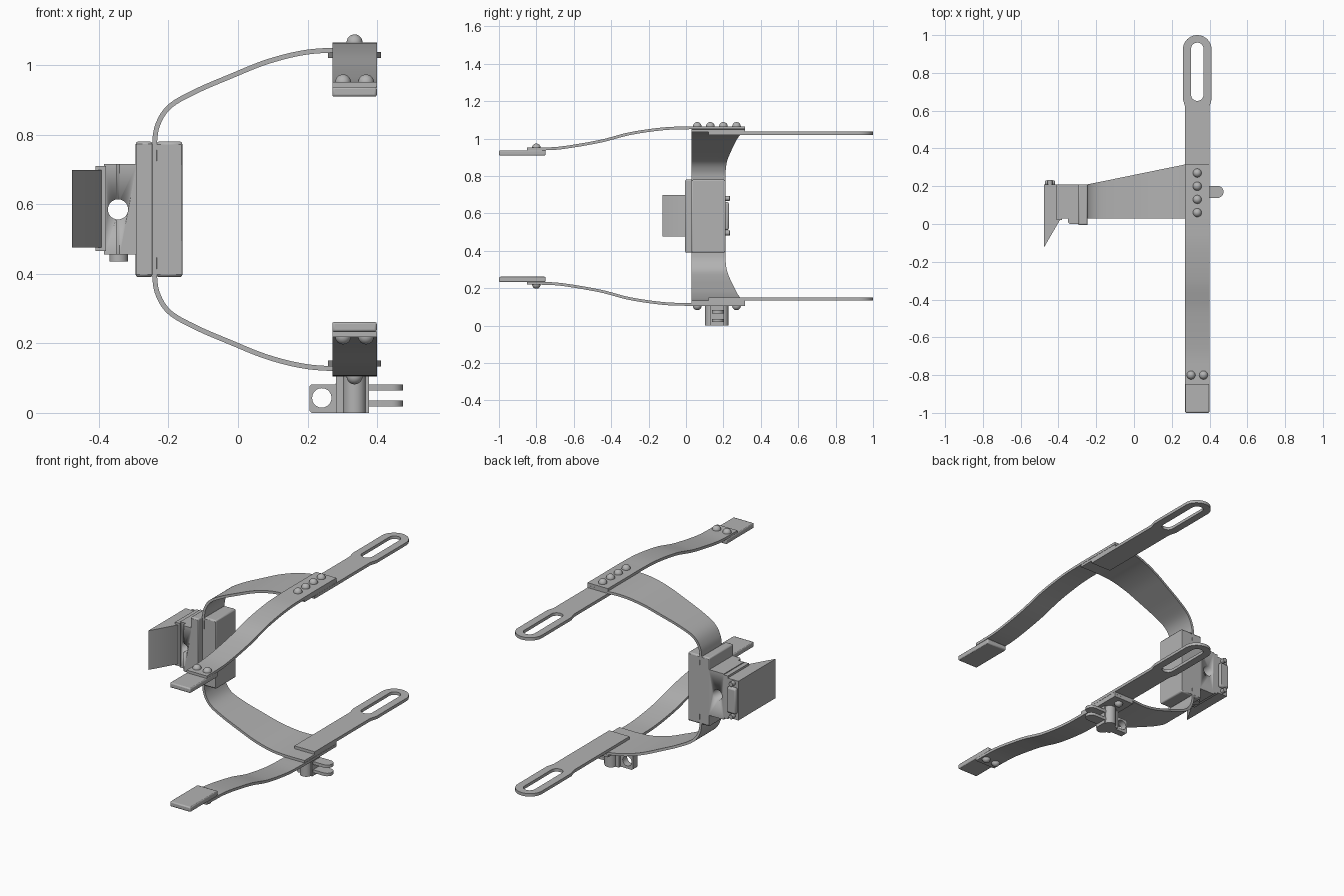
import bpy, bmesh, math
from mathutils import Vector, Matrix

if "Cube" in bpy.data.objects:
    bpy.data.objects.remove(bpy.data.objects["Cube"])

grey = bpy.data.materials.new("plain grey")
grey.use_nodes = True
grey.diffuse_color = (0.45, 0.45, 0.45, 1)
grey.node_tree.nodes["Principled BSDF"].inputs["Base Color"].default_value = grey.diffuse_color

MID = 0.585        # height of the symmetry plane between upper and lower arms
CX = 0.335         # centre line of both arms


def point(axis, a, b, c):
    """Place profile coordinates a, b and depth c for an extrusion axis."""
    return {"x": (c, a, b), "y": (a, c, b), "z": (a, b, c)}[axis]


def finish(bm, name, bevel=0, cutter=None):
    bmesh.ops.recalc_face_normals(bm, faces=bm.faces)
    mesh = bpy.data.meshes.new(name)
    bm.to_mesh(mesh)
    bm.free()
    mesh.materials.append(grey)
    obj = bpy.data.objects.new(name, mesh)
    bpy.context.collection.objects.link(obj)
    bpy.ops.object.select_all(action="DESELECT")
    obj.select_set(True)
    bpy.context.view_layer.objects.active = obj
    bpy.ops.object.shade_smooth_by_angle(angle=math.radians(35))
    if cutter:
        mod = obj.modifiers.new("hole", "BOOLEAN")
        mod.object, mod.solver = cutter, "EXACT"
    if bevel:
        mod = obj.modifiers.new("bevel", "BEVEL")
        mod.width, mod.segments, mod.limit_method = bevel, 2, "ANGLE"
    return obj


def both(bm, name, **kw):
    """Make an upper part and its lower mirror image."""
    low = bm.copy()
    for v in low.verts:
        v.co.z = 2 * MID - v.co.z
    finish(bm, "upper_" + name, **kw)
    finish(low, "lower_" + name, **kw)


def prism(axis, lo, hi, *loops):
    """Extrude an outline; further loops are holes."""
    bm = bmesh.new()
    edges = []
    for loop in loops:
        vs = [bm.verts.new(point(axis, a, b, lo)) for a, b in loop]
        edges += [bm.edges.new((v, vs[i - 1])) for i, v in enumerate(vs)]
    bmesh.ops.triangle_fill(bm, edges=edges, use_beauty=True)
    new = bmesh.ops.extrude_face_region(bm, geom=bm.faces[:])["geom"]
    bmesh.ops.translate(bm, verts=[g for g in new if isinstance(g, bmesh.types.BMVert)],
                        vec=point(axis, 0, 0, hi - lo))
    return bm


def rect(a0, a1, b0, b1):
    return [(a0, b0), (a1, b0), (a1, b1), (a0, b1)]


def arc(a, b, r, start=0, end=360, n=20):
    full = end - start == 360
    angles = [math.radians(start + (end - start) * i / n) for i in range(n if full else n + 1)]
    return [(a + r * math.cos(t), b + r * math.sin(t)) for t in angles]


def smooth_path(pts, n=8):
    """Catmull-Rom curve through the points."""
    ps = [Vector(p) for p in pts]
    ps = [2 * ps[0] - ps[1]] + ps + [2 * ps[-1] - ps[-2]]
    out = []
    for p0, p1, p2, p3 in zip(ps, ps[1:], ps[2:], ps[3:]):
        for i in range(n):
            t = i / n
            out.append(p1 + (p2 - p0) * t / 2 + (2 * p0 - 5 * p1 + 4 * p2 - p3) * t * t / 2
                       + (3 * p1 - p0 - 3 * p2 + p3) * t ** 3 / 2)
    return out + [ps[-2]]


def strip(axis, path, thick, lo, hi):
    """Flat strap along a path; lo and hi give its edges at each path point."""
    bm = bmesh.new()
    rings = []
    for i, p in enumerate(path):
        d = (path[min(i + 1, len(path) - 1)] - path[max(i - 1, 0)]).normalized()
        n = Vector((-d.y, d.x)) * thick / 2
        rings.append([bm.verts.new(point(axis, q.x, q.y, c)) for q, c in
                      ((p - n, lo(p)), (p + n, lo(p)), (p + n, hi(p)), (p - n, hi(p)))])
    for r, s in zip(rings, rings[1:]):
        for k in range(4):
            bm.faces.new((r[k], r[k - 1], s[k - 1], s[k]))
    bm.faces.new(rings[0])
    bm.faces.new(rings[-1])
    return bm


def dome(x, y, z, r=0.023):
    bm = bmesh.new()
    bmesh.ops.create_uvsphere(bm, u_segments=20, v_segments=12, radius=r,
                              matrix=Matrix.Translation((x, y, z)))
    return bm


# Slotted rear arms
w, e, s = 0.064, 0.076, 0.033
outline = ([(CX - w, 0.12), (CX + w, 0.12), (CX + w, 0.62), (CX + e, 0.66)]
           + arc(CX, 1 - e, e, 0, 180) + [(CX - e, 0.66), (CX - w, 0.62)])
slot = arc(CX, 0.927, s, 0, 180) + arc(CX, 0.685, s, 180, 360)
both(prism("z", 1.02, 1.037, outline, slot), "slotted_arm")

# Curved front straps, end pads and rivets
front = smooth_path([(-0.85, 0.944), (-0.78, 0.944), (-0.66, 0.951), (-0.46, 0.985),
                     (-0.3, 1.026), (-0.12, 1.052), (0.03, 1.0575)]) + [Vector((0.315, 1.0575))]
both(strip("x", front, 0.015, lambda p: CX - w, lambda p: CX + w), "front_strap")
both(prism("z", 0.909, 0.937, rect(CX - w, CX + w, -1, -0.75)), "end_pad", bevel=0.006)
for i in range(4):
    both(dome(CX, 0.06 + 0.07 * i, 1.065), f"arm_rivet_{i + 1}")
for i, x in enumerate((CX - 0.033, CX + 0.033)):
    both(dome(x, -0.8, 0.95), f"pad_rivet_{i + 1}")

# C-shaped band joining the two arms
half = smooth_path([(0.398, 1.0425), (0.27, 1.0425), (0.18, 1.034), (0.08, 1.008), (-0.02, 0.968),
                    (-0.12, 0.925), (-0.195, 0.882), (-0.23, 0.83), (-0.24, 0.77), (-0.24, 0.68)])
band = half + [Vector((p.x, 2 * MID - p.y)) for p in reversed(half)]
finish(strip("y", band, 0.014, lambda p: 0.03,
             lambda p: 0.21 + 0.105 * min(1, max(0, (p.x + 0.24) / 0.51))), "cross_band")

# Clamp plates either side of the band
finish(prism("y", 0.03, 0.21, rect(-0.234, -0.16, 0.39, 0.78)), "inner_clamp_plate", bevel=0.007)
finish(prism("y", -0.005, 0.21, rect(-0.294, -0.246, 0.39, 0.78)), "outer_clamp_plate", bevel=0.007)

# Bracket body with a through hole
cutter = finish(prism("y", -0.1, 0.3, arc(-0.345, MID, 0.029, n=28)), "hole_cutter")
cutter.hide_render = True
cutter.hide_set(True)
body = [(-0.29, 0), (-0.34, 0), (-0.35, 0.01), (-0.35, 0.03), (-0.385, 0.03), (-0.385, 0.21), (-0.29, 0.21)]
finish(prism("z", 0.455, 0.715, body), "bracket_body", cutter=cutter)
finish(prism("z", 0.435, 0.456, arc(-0.343, 0.1, 0.027)), "pin_head", bevel=0.004)

# Wedge, its neck and the rear catch
finish(prism("z", 0.465, 0.71, rect(-0.41, -0.38, 0.02, 0.21)), "wedge_neck")
finish(prism("z", 0.475, 0.698, [(-0.477, -0.125), (-0.39, 0.025), (-0.39, 0.21), (-0.477, 0.21)]), "wedge")
finish(prism("y", 0.205, 0.23, rect(-0.472, -0.418, 0.51, 0.66)), "rear_catch", bevel=0.01)
for i, z in enumerate((0.495, 0.68)):
    finish(prism("y", 0.205, 0.234, arc(-0.445, z, 0.013)), f"catch_bolt_{i + 1}", bevel=0.003)

# Hinge mount below the lower arm
finish(prism("z", 0, 0.106, rect(0.282, 0.376, 0.13, 0.2)), "mount_core")
for i, y in enumerate((0.135, 0.195)):
    finish(prism("z", 0, 0.106, arc(CX, y, 0.033)), f"mount_boss_{i + 1}")
tab = [(0.205, 0.006), (0.211, 0), (0.29, 0), (0.29, 0.1), (0.28, 0.082), (0.211, 0.082), (0.205, 0.076)]
finish(prism("y", 0.145, 0.185, tab, arc(0.241, 0.043, 0.028)), "mount_tab")
for i, z in enumerate((0.018, 0.065)):
    flange = [(0.36, 0.138), (0.442, 0.138)] + arc(0.442, 0.17, 0.032, -90, 90, 12)[1:] + [(0.36, 0.202)]
    finish(prism("z", z, z + 0.017, flange), f"mount_flange_{i + 1}")
